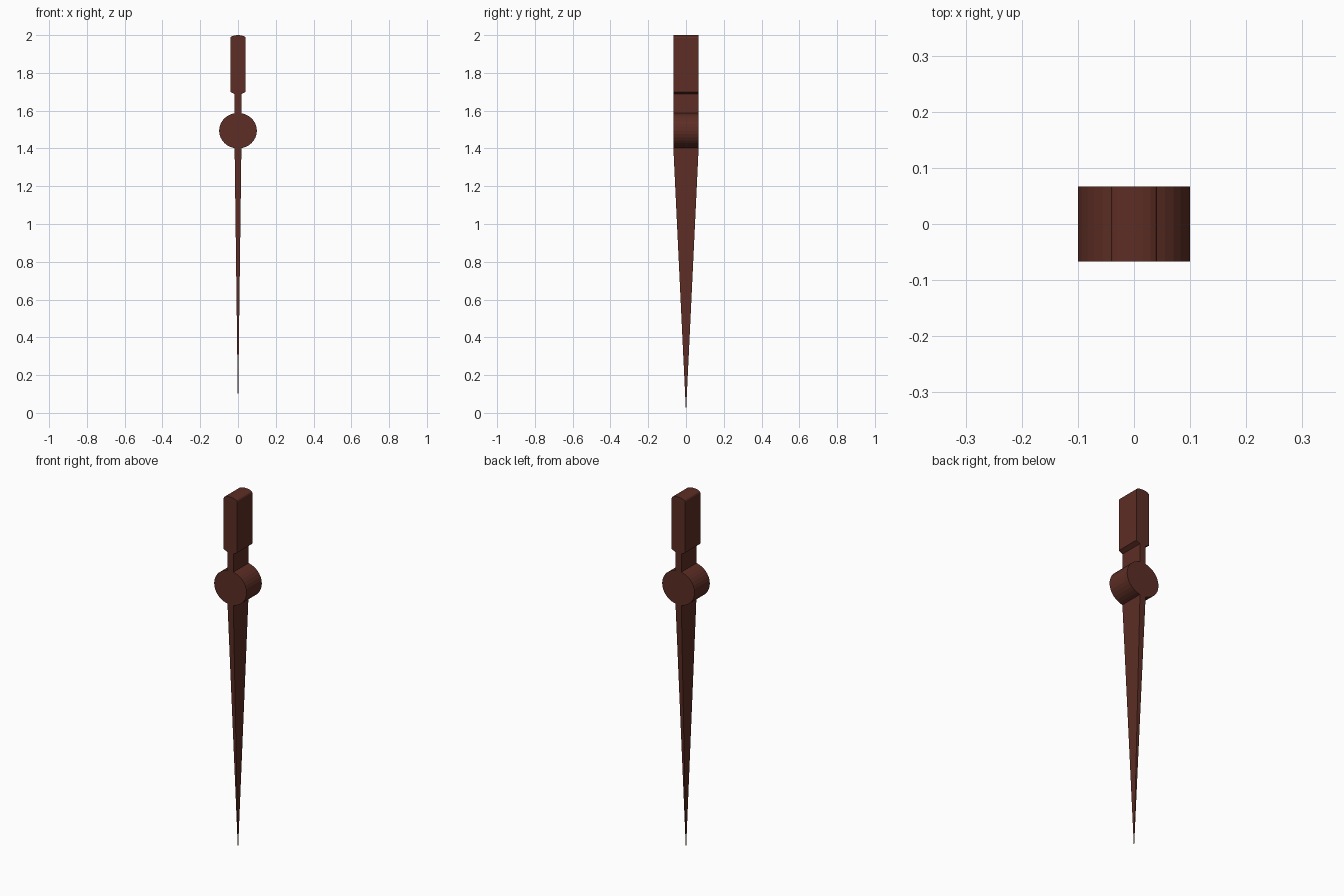
import bpy
import math

if "Cube" in bpy.data.objects:
    bpy.data.objects.remove(bpy.data.objects["Cube"])

wood = bpy.data.materials.new("dark red brown")
wood.diffuse_color = (0.108, 0.027, 0.018, 1)
wood.use_nodes = True
wood.node_tree.nodes["Principled BSDF"].inputs["Base Color"].default_value = wood.diffuse_color

D = 0.067  # half depth of every part


def make(name, verts, faces):
    mesh = bpy.data.meshes.new(name)
    mesh.from_pydata(verts, [], faces)
    mesh.materials.append(wood)
    obj = bpy.data.objects.new(name, mesh)
    bpy.context.collection.objects.link(obj)
    return obj


def extrude_profile(name, pts):
    """Extrude a counter-clockwise x/z outline through the depth."""
    n = len(pts)
    verts = [(x, -D, z) for x, z in pts] + [(x, D, z) for x, z in pts]
    faces = [list(range(n)), list(range(2 * n - 1, n - 1, -1))]
    for i in range(n):
        j = (i + 1) % n
        faces.append((i, i + n, j + n, j))
    return make(name, verts, faces)


# Handle: sloped underside, straight sides, gently domed top
W = 0.041
top = [(W * math.cos(math.pi * i / 8), 1.985 + 0.015 * math.sin(math.pi * i / 8))
       for i in range(9)]
extrude_profile("handle", [(-W, 1.70), (-0.018, 1.688), (0.018, 1.688), (W, 1.70)] + top)

# Neck between handle and round hub
extrude_profile("neck", [(-0.018, 1.58), (0.018, 1.58), (0.018, 1.69), (-0.018, 1.69)])

# Round hub, slightly flattened
extrude_profile("hub", [(0.1 * math.cos(2 * math.pi * i / 32),
                         1.494 + 0.094 * math.sin(2 * math.pi * i / 32))
                        for i in range(32)])

# Long spike tapering to a point on the ground
s, z = 0.018, 1.404
make("spike",
     [(-s, -D, z), (s, -D, z), (s, D, z), (-s, D, z), (0, 0, 0)],
     [(0, 1, 2, 3), (1, 0, 4), (2, 1, 4), (3, 2, 4), (0, 3, 4)])
